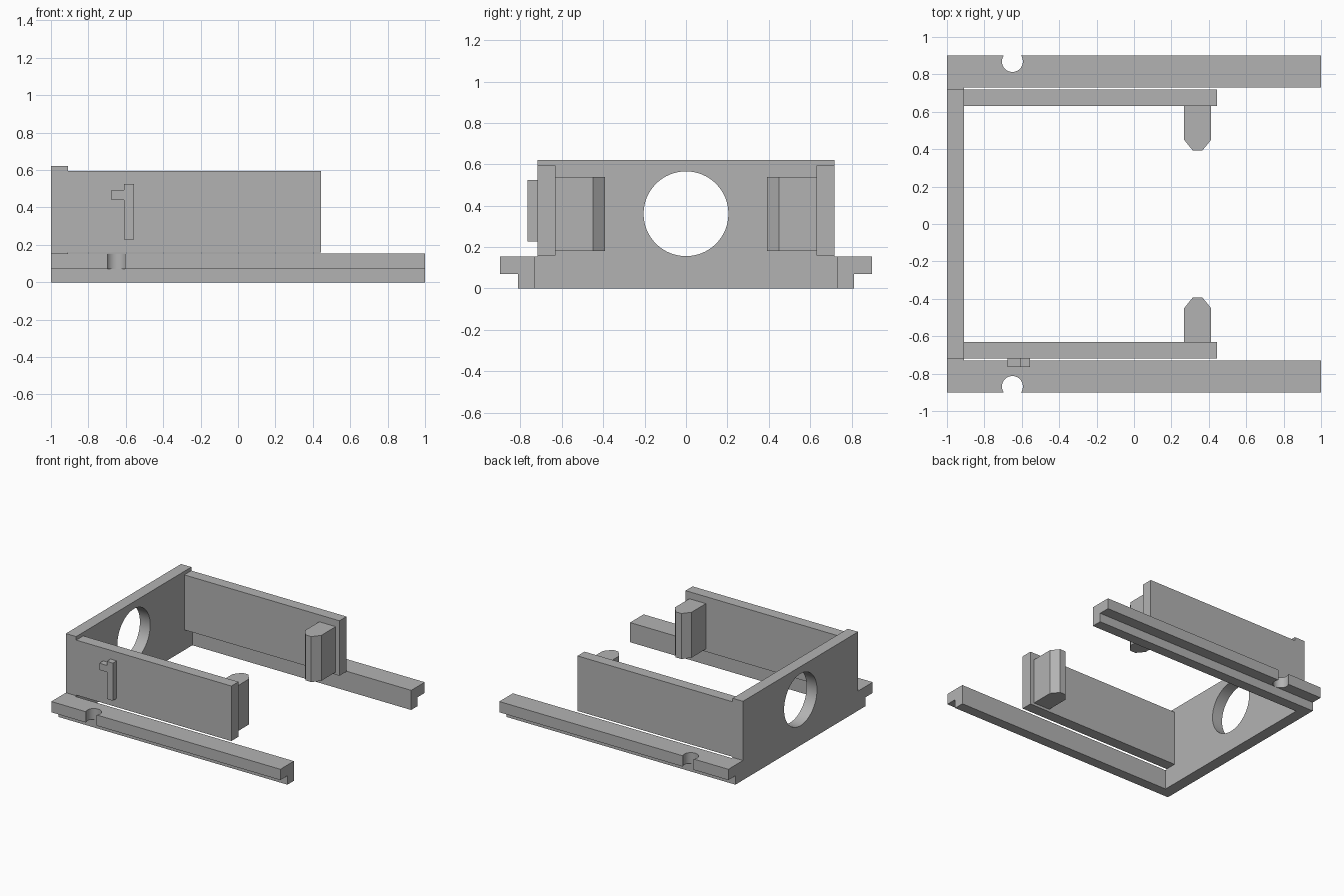
import bpy
import bmesh
import math
from mathutils import Vector

cube = bpy.data.objects.get("Cube")
if cube:
    bpy.data.objects.remove(cube, do_unlink=True)

grey = bpy.data.materials.new("plain grey")
grey.use_nodes = True
colour = (0.45, 0.45, 0.45, 1)
grey.diffuse_color = colour
grey.node_tree.nodes["Principled BSDF"].inputs["Base Color"].default_value = colour


def prism(name, outline, axis, low, high):
    """Extrude a flat outline along an axis, from low to high."""
    place = {
        "x": lambda a, b: (low, a, b),
        "y": lambda a, b: (a, low, b),
        "z": lambda a, b: (a, b, low),
    }[axis]
    bm = bmesh.new()
    face = bm.faces.new([bm.verts.new(place(a, b)) for a, b in outline])
    grown = bmesh.ops.extrude_face_region(bm, geom=[face])
    step = Vector([high - low if axis == c else 0 for c in "xyz"])
    verts = [v for v in grown["geom"] if isinstance(v, bmesh.types.BMVert)]
    bmesh.ops.translate(bm, verts=verts, vec=step)
    bmesh.ops.recalc_face_normals(bm, faces=bm.faces)
    mesh = bpy.data.meshes.new(name)
    bm.to_mesh(mesh)
    bm.free()
    mesh.materials.append(grey)
    obj = bpy.data.objects.new(name, mesh)
    bpy.context.collection.objects.link(obj)
    return obj


def circle(a, b, radius, sides=64):
    angles = [math.tau * i / sides for i in range(sides)]
    return [(a + radius * math.cos(t), b + radius * math.sin(t)) for t in angles]


def cut(obj, cutter):
    """Subtract the cutter, then round off the shading of the hole."""
    mod = obj.modifiers.new("hole", "BOOLEAN")
    mod.operation = "DIFFERENCE"
    mod.solver = "EXACT"
    mod.object = cutter
    bpy.ops.object.select_all(action="DESELECT")
    bpy.context.view_layer.objects.active = obj
    obj.select_set(True)
    bpy.ops.object.modifier_apply(modifier=mod.name)
    bpy.data.objects.remove(cutter, do_unlink=True)
    bpy.ops.object.shade_smooth_by_angle(angle=math.radians(30))


# End plate with a wide foot and a round opening
half = [(0.731, 0), (0.731, 0.155), (0.718, 0.155), (0.718, 0.622)]
plate = prism("end_plate", half + [(-y, z) for y, z in reversed(half)], "x", -1, -0.91)
cut(plate, prism("opening_cutter", circle(0, 0.361, 0.205), "x", -1.1, -0.8))

for side, label in ((1, "left"), (-1, "right")):
    # Stepped rail with a round notch in its flange
    profile = [(0.731, 0), (0.812, 0), (0.812, 0.07), (0.9, 0.07), (0.9, 0.155), (0.731, 0.155)]
    rail = prism(label + "_rail", [(side * y, z) for y, z in profile], "x", -1, 1)
    cut(rail, prism("notch_cutter", circle(-0.65, side * 0.869, 0.056), "z", -0.1, 0.3))

    # Side wall, raised clear of the rail
    wall = [(-0.91, 0.63), (0.445, 0.63), (0.445, 0.718), (-0.91, 0.718)]
    prism(label + "_wall", [(x, side * y) for x, y in wall], "z", 0.16, 0.594)

    # Inward post with a chamfered nose
    post = [(0.268, 0.63), (0.268, 0.45), (0.315, 0.392), (0.365, 0.392), (0.412, 0.45), (0.412, 0.63)]
    prism(label + "_post", [(x, side * y) for x, y in post], "z", 0.18, 0.539)

# Raised tab on the right wall, with a short arm
tab = [(-0.61, 0.228), (-0.557, 0.228), (-0.557, 0.525), (-0.61, 0.525),
       (-0.61, 0.493), (-0.675, 0.493), (-0.675, 0.44), (-0.61, 0.44)]
prism("wall_tab", tab, "y", -0.765, -0.718)
